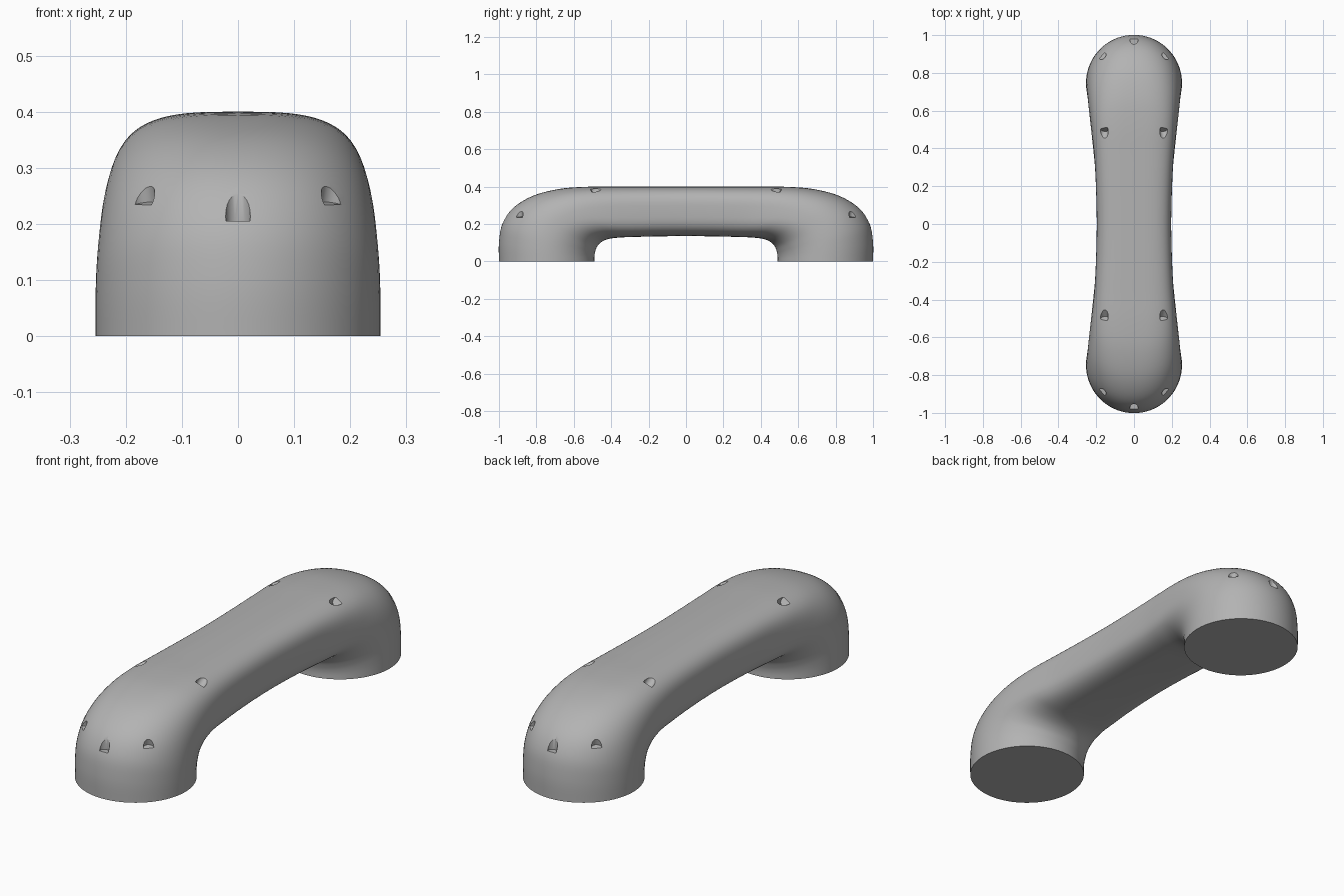
import bpy, bmesh, math
from mathutils import Vector

if "Cube" in bpy.data.objects:
    bpy.data.objects.remove(bpy.data.objects["Cube"], do_unlink=True)

SIDES, STEPS = 72, 5

grey = bpy.data.materials.new("plain grey")
grey.use_nodes = True
colour = (0.45, 0.45, 0.45, 1)
grey.diffuse_color = colour
grey.node_tree.nodes["Principled BSDF"].inputs["Base Color"].default_value = colour

# Stations from front foot to middle: outer y, outer z, inner y, inner z, half width, squareness
stations = [
    (-1, 0, -.49, 0, .254, 2),
    (-1, .1, -.49, .025, .254, 2),
    (-.982, .2, -.486, .05, .252, 2.05),
    (-.925, .285, -.475, .08, .247, 2.15),
    (-.82, .35, -.45, .105, .24, 2.35),
    (-.68, .387, -.41, .121, .23, 2.7),
    (-.53, .399, -.35, .128, .219, 3.1),
    (-.35, .4, -.27, .131, .207, 3.3),
    (-.17, .4, -.14, .134, .2, 3.3),
    (0, .4, 0, .135, .197, 3.3),
]
mirrored = [(-s[0], s[1], -s[2], *s[3:]) for s in reversed(stations[:-1])]
stations += mirrored


def spline(points, steps):
    """Smooth interpolation through the stations."""
    out = []
    for i in range(len(points) - 1):
        a, b = points[max(i - 1, 0)], points[i]
        c, d = points[i + 1], points[min(i + 2, len(points) - 1)]
        for k in range(steps):
            t = k / steps
            out.append([q + t / 2 * (r - p + t * (2*p - 5*q + 4*r - s + t * (3*q - p - 3*r + s)))
                        for p, q, r, s in zip(a, b, c, d)])
    return out + [list(points[-1])]


def power(value, exponent):
    return math.copysign(abs(value) ** exponent, value)


# Handle body: rings lofted from one foot over the bridge to the other
bm = bmesh.new()
rings = []
for yo, zo, yi, zi, width, square in spline(stations, STEPS):
    outer, inner = Vector((0, yo, zo)), Vector((0, yi, zi))
    centre, reach = (outer + inner) / 2, (outer - inner) / 2
    ring = []
    for i in range(SIDES):
        a = math.tau * i / SIDES
        across = power(math.sin(a), 2 / square) * width
        ring.append(bm.verts.new(centre + reach * power(math.cos(a), 2 / square)
                                 + Vector((across, 0, 0))))
    rings.append(ring)
for low, high in zip(rings, rings[1:]):
    for i in range(SIDES):
        j = (i + 1) % SIDES
        bm.faces.new((low[i], low[j], high[j], high[i]))
bm.faces.new(rings[0])
bm.faces.new(rings[-1])
bmesh.ops.recalc_face_normals(bm, faces=bm.faces)
mesh = bpy.data.meshes.new("handle_body")
bm.to_mesh(mesh)
bm.free()
body = bpy.data.objects.new("handle_body", mesh)
bpy.context.collection.objects.link(body)
mesh.materials.append(grey)

# Small round recesses: floor centre and drilling axis, repeated on each side and end
bm = bmesh.new()


def recess(floor, axis, radius=.022, depth=.14):
    axis = Vector(axis).normalized()
    turn = Vector((0, 0, 1)).rotation_difference(axis).to_matrix().to_4x4()
    turn.translation = Vector(floor) + axis * depth / 2
    bmesh.ops.create_cone(bm, cap_ends=True, segments=24, radius1=radius,
                          radius2=radius, depth=depth, matrix=turn)


for end in (-1, 1):
    recess((0, end * .975, .205), (0, 0, 1))
    for side in (-1, 1):
        recess((side * .167, end * .89, .235), (side * .15, end * .15, 1))
        recess((side * .156, end * .503, .373), (side * .1, -end * .8, .6))
cut_mesh = bpy.data.meshes.new("recess_cutter")
bm.to_mesh(cut_mesh)
bm.free()
cut_mesh.materials.append(grey)
cutter = bpy.data.objects.new("recess_cutter", cut_mesh)
cutter.hide_render = True
bpy.context.collection.objects.link(cutter)

# Cut the recesses, then smooth the body while keeping their rims sharp
cut = body.modifiers.new("recesses", 'BOOLEAN')
cut.operation = 'DIFFERENCE'
cut.solver = 'EXACT'
cut.object = cutter
bpy.ops.object.select_all(action='DESELECT')
body.select_set(True)
bpy.context.view_layer.objects.active = body
bpy.ops.object.modifier_apply(modifier=cut.name)
bpy.data.objects.remove(cutter, do_unlink=True)
bpy.ops.object.shade_smooth_by_angle(angle=math.radians(35))
